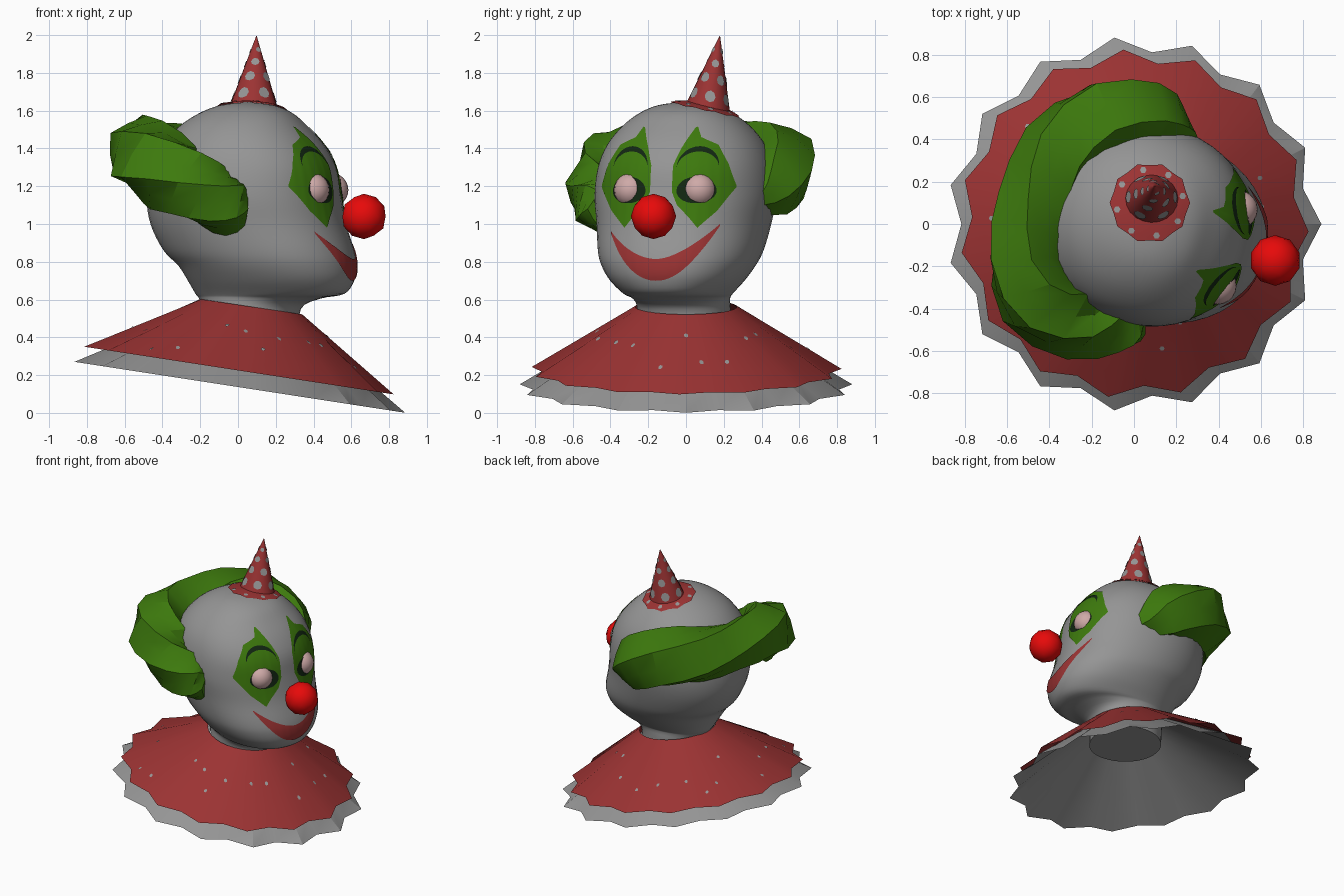
import bpy, bmesh, math, random
from mathutils import Vector
from mathutils.bvhtree import BVHTree

if "Cube" in bpy.data.objects:
    bpy.data.objects.remove(bpy.data.objects["Cube"])

random.seed(4)
YAW = math.radians(-15.5)
FWD = Vector((math.cos(YAW), math.sin(YAW), 0))
SIDE = Vector((-math.sin(YAW), math.cos(YAW), 0))
ORIGIN = Vector((0.08, -0.01, 0))
UP = Vector((0, 0, 1))


def material(name, rgb):
    m = bpy.data.materials.new(name)
    m.diffuse_color = (*rgb, 1)
    m.use_nodes = True
    m.node_tree.nodes["Principled BSDF"].inputs["Base Color"].default_value = m.diffuse_color
    return m


GREY = material("pale_grey", (0.30, 0.30, 0.30))
RED = material("dull_red", (0.33, 0.033, 0.033))
NOSE = material("bright_red", (0.8, 0.003, 0.003))
GREEN = material("green", (0.047, 0.195, 0.004))
DARK = material("dark_green", (0.006, 0.02, 0.006))
EYE = material("pink_white", (0.62, 0.40, 0.39))


def face_point(u, v, z):
    """Head coordinates (forward, sideways, height) to world."""
    return ORIGIN + FWD * u + SIDE * v + UP * z


def make(name, verts, faces, mat, angle=None, recalc=True):
    me = bpy.data.meshes.new(name)
    me.from_pydata([tuple(v) for v in verts], [], faces)
    me.materials.append(mat)
    bm = bmesh.new()
    bm.from_mesh(me)
    if recalc:
        bmesh.ops.recalc_face_normals(bm, faces=bm.faces)
    bm.to_mesh(me)
    bm.free()
    ob = bpy.data.objects.new(name, me)
    bpy.context.collection.objects.link(ob)
    if angle:
        bpy.ops.object.select_all(action='DESELECT')
        ob.select_set(True)
        bpy.context.view_layer.objects.active = ob
        bpy.ops.object.shade_smooth_by_angle(angle=math.radians(angle))
    return ob


def loft(name, rings, mat, angle=None, caps=True):
    n = len(rings[0])
    verts = [p for r in rings for p in r]
    faces = [(i * n + j, i * n + (j + 1) % n, (i + 1) * n + (j + 1) % n, (i + 1) * n + j)
             for i in range(len(rings) - 1) for j in range(n)]
    if caps:
        faces += [tuple(range(n))[::-1], tuple(range(len(verts) - n, len(verts)))]
    return make(name, verts, faces, mat, angle, caps)


def spline(rows, steps):
    """Catmull-Rom interpolation of a list of number tuples."""
    out = []
    for i in range(len(rows) - 1):
        a, b, c, d = rows[max(i - 1, 0)], rows[i], rows[i + 1], rows[min(i + 2, len(rows) - 1)]
        for k in range(steps):
            t = k / steps
            out.append([0.5 * (2 * q + (r - p) * t + (2 * p - 5 * q + 4 * r - s) * t * t
                               + (3 * q - p - 3 * r + s) * t ** 3) for p, q, r, s in zip(a, b, c, d)])
    return out + [list(rows[-1])]


def bvh(ob):
    return BVHTree.FromPolygons([v.co for v in ob.data.vertices],
                                [tuple(p.vertices) for p in ob.data.polygons])


# Head and neck: height, back, widest, front, half width
HEAD = [(0.39, -0.26, 0, 0.24, 0.25), (0.55, -0.27, 0, 0.25, 0.245), (0.605, -0.29, 0.05, 0.36, 0.25),
        (0.63, -0.31, 0.12, 0.49, 0.275), (0.70, -0.35, 0.14, 0.54, 0.345), (0.78, -0.40, 0.11, 0.55, 0.40),
        (0.86, -0.48, 0.07, 0.535, 0.43), (1.0, -0.55, 0, 0.49, 0.455), (1.15, -0.57, -0.03, 0.46, 0.475),
        (1.3, -0.55, -0.04, 0.435, 0.46), (1.42, -0.48, -0.05, 0.37, 0.415), (1.52, -0.39, -0.05, 0.28, 0.335),
        (1.59, -0.28, -0.04, 0.20, 0.24), (1.63, -0.17, -0.03, 0.10, 0.14), (1.645, -0.05, -0.03, -0.01, 0.02)]
rings = []
for z, back, mid, front, w in spline(HEAD, 4):
    ring = []
    for j in range(48):
        a = 2 * math.pi * j / 48
        c, s = math.cos(a), math.sin(a)
        e = 2 / 2.2 if c > 0 else 1
        length = (front - mid) if c > 0 else (mid - back)
        ring.append(face_point(mid + math.copysign(abs(c) ** e, c) * length,
                               math.copysign(abs(s) ** e, s) * w, z))
    rings.append(ring)
head = loft("head", rings, GREY, 50)
head_tree = bvh(head)


# Face paint: thin sheets laid on the head, given as (sideways, bottom, top) columns
def paint(name, cols, mat, lift, sign=1, rows=8):
    verts, faces = [], []
    for v, lo, hi in cols:
        for k in range(rows + 1):
            p = face_point(2, sign * v, lo + (hi - lo) * k / rows)
            hit = head_tree.ray_cast(p, -FWD)[0]
            verts.append(hit + FWD * lift)
    for i in range(len(cols) - 1):
        for k in range(rows):
            q = i * (rows + 1) + k
            f = (q, q + rows + 1, q + rows + 2, q + 1)
            faces.append(f if sign > 0 else f[::-1])
    make(name, verts, faces, mat, 60, False)


def lerp(points, x):
    for (x0, y0), (x1, y1) in zip(points, points[1:]):
        if x <= x1:
            return y0 + (y1 - y0) * (x - x0) / (x1 - x0)
    return points[-1][1]


TOP = [(0.06, 1.31), (0.09, 1.40), (0.145, 1.525), (0.18, 1.46), (0.27, 1.42), (0.33, 1.32), (0.37, 1.205)]
LOW = [(0.06, 1.17), (0.09, 1.10), (0.15, 1.04), (0.20, 0.98), (0.29, 1.07), (0.37, 1.195)]
patch = [(v, lerp(LOW, v), lerp(TOP, v)) for v in [0.06 + 0.01 * i for i in range(32)]]
socket, brow = [], []
for i in range(25):
    s = -math.cos(math.pi * i / 24)
    h = math.sqrt(max(0, 1 - s * s))
    socket.append((0.185 + 0.1 * s, 1.175 - 0.065 * h, 1.175 + 0.075 * h))
    arch = 1.30 + 0.09 * h
    brow.append((0.185 + 0.105 * s, arch - 0.006, arch + 0.018 * h + 0.004))
for side, sign in (("left", 1), ("right", -1)):
    paint(side + "_eye_patch", patch, GREEN, 0.005, sign)
    paint(side + "_eye_socket", socket, DARK, 0.008, sign)
    paint(side + "_brow", brow, DARK, 0.008, sign, 2)
    bpy.ops.mesh.primitive_uv_sphere_add(segments=20, ring_count=12, radius=0.09,
                                         location=face_point(0.378, sign * 0.187, 1.18))
    eye = bpy.context.object
    eye.name = side + "_eyeball"
    eye.data.materials.append(EYE)
    bpy.ops.object.shade_smooth()

smile = []
for i in range(41):
    s = i / 20 - 1
    smile.append((0.01 + 0.295 * s, 0.70 + 0.27 * abs(s) ** 2.1 + 0.02 * s,
                  0.815 + 0.165 * abs(s) ** 1.8 + 0.02 * s))
paint("mouth", smile, RED, 0.006)

# Nose
bpy.ops.mesh.primitive_ico_sphere_add(subdivisions=2, radius=0.12, location=(0.667, -0.172, 1.04))
nose = bpy.context.object
nose.name = "nose"
nose.data.materials.append(NOSE)
bpy.ops.object.shade_smooth()

# Hair: twisted faceted roll round the back of the head (x, y, z, radius)
HAIR = [(0.04, -0.43, 1.08, 0.09), (-0.02, -0.44, 1.09, 0.145), (-0.12, -0.46, 1.13, 0.165),
        (-0.27, -0.46, 1.21, 0.18), (-0.44, -0.35, 1.32, 0.21), (-0.52, -0.15, 1.39, 0.18),
        (-0.47, 0.10, 1.38, 0.175), (-0.36, 0.34, 1.36, 0.19), (-0.15, 0.48, 1.33, 0.21),
        (0.06, 0.48, 1.25, 0.195), (0.18, 0.42, 1.18, 0.14), (0.27, 0.37, 1.13, 0.05)]
path = spline(HAIR, 2)
rings = []
for i, row in enumerate(path):
    p = Vector(row[:3])
    t = (Vector(path[min(i + 1, len(path) - 1)][:3]) - Vector(path[max(i - 1, 0)][:3])).normalized()
    across = t.cross(UP).normalized()
    up = across.cross(t)
    ring = []
    for j in range(10):
        a = 2 * math.pi * j / 10 + 0.2 * i
        r = row[3] * (1.08 if j % 2 else 0.9) * random.uniform(0.96, 1.04)
        ring.append(p + across * math.cos(a) * r * 0.95 + up * math.sin(a) * r)
    rings.append(ring)
loft("hair", rings, GREEN, 24)

# Hat: leaning cone with a brim lying on the head
BASE, TIP = Vector((0.08, 0.115, 1.595)), Vector((0.098, 0.18, 2.0))


def hat_point(a, t, extra=0.0):
    r = 0.135 * (1 - t) + extra
    p = BASE.lerp(TIP, t)
    y = math.sin(a)
    return p + Vector((math.cos(a) * r, y * r * 0.9, -0.03 * y * (1 - t)))


N = 20
angles = [2 * math.pi * j / N for j in range(N)]
loft("hat", [[hat_point(a, t) for a in angles] for t in (0, 0.25, 0.5, 0.75, 0.99)], RED, 50)
brim = []
for k in range(4):
    ring = []
    for j, a in enumerate(angles):
        r = 0.09 + 0.1 * k / 3 - (0.012 if k == 3 and j % 2 else 0)
        hit = head_tree.ray_cast(Vector((0.075 + math.cos(a) * r, 0.10 + math.sin(a) * r, 3)), -UP)[0]
        ring.append(hit + UP * 0.009)
    brim.append(ring[::-1])
brim_ob = loft("hat_brim", brim, RED, 50, False)

# Hat spots
verts, faces = [], []
for row, (t, count) in enumerate(((0.2, 6), (0.43, 5), (0.63, 4), (0.8, 3))):
    for c in range(count):
        a0 = 2 * math.pi * (c + 0.5 * (row % 2)) / count
        rad = (0.031, 0.027, 0.021, 0.014)[row]
        start = len(verts)
        for k in range(8):
            b = math.pi * k / 4
            verts.append(hat_point(a0 + math.cos(b) * rad / (0.135 * (1 - t)), t + math.sin(b) * rad / 0.41, 0.004))
        faces.append(tuple(range(start, start + 8)))
make("hat_spots", verts, faces, GREY, None, False)


# Collar: two tilted pleated layers with fifteen points
def collar(name, mat, r_in, z_in, r_tip, r_valley, z_out, turn):
    rings = []
    for k in range(5):
        f = k / 4
        ring = []
        for j in range(30):
            a = math.pi * j / 15 + math.radians(turn) * f
            r = r_valley if j % 2 else r_tip
            inner = Vector((0.07 + r_in * math.cos(a), r_in * math.sin(a), 0))
            inner.z = z_in - 0.15 * (inner.x - 0.07)
            outer = Vector((r * math.cos(a), r * math.sin(a), 0))
            outer.z = z_out - 0.154 * outer.x
            ring.append(inner.lerp(outer, f))
        rings.append(ring[::-1])
    return loft(name, rings, mat, 30, False)


collar("under_collar", GREY, 0.255, 0.52, 0.885, 0.815, 0.137, 0)
upper = collar("upper_collar", RED, 0.27, 0.562, 0.825, 0.765, 0.225, -2.5)


# Small flecks dropped onto the collar and the brim
def flecks(name, ob, cx, cy, spots, size):
    tree = bvh(ob)
    verts, faces = [], []
    for a, r in spots:
        ring = []
        for k in range(6):
            b = math.pi * k / 3
            hit = tree.ray_cast(Vector((cx + r * math.cos(a) + size * math.cos(b),
                                        cy + r * math.sin(a) + size * math.sin(b), 3)), -UP)[0]
            if hit:
                ring.append(hit + UP * 0.004)
        faces.append(tuple(range(len(verts), len(verts) + len(ring))))
        verts += ring
    make(name, verts, faces, GREY, None, False)


flecks("collar_flecks", upper, 0, 0, [(i * 2.4, random.uniform(0.42, 0.72)) for i in range(24)], 0.012)
flecks("brim_flecks", brim_ob, 0.075, 0.10, [(i * math.pi / 4 + 0.2, 0.158) for i in range(8)], 0.016)
